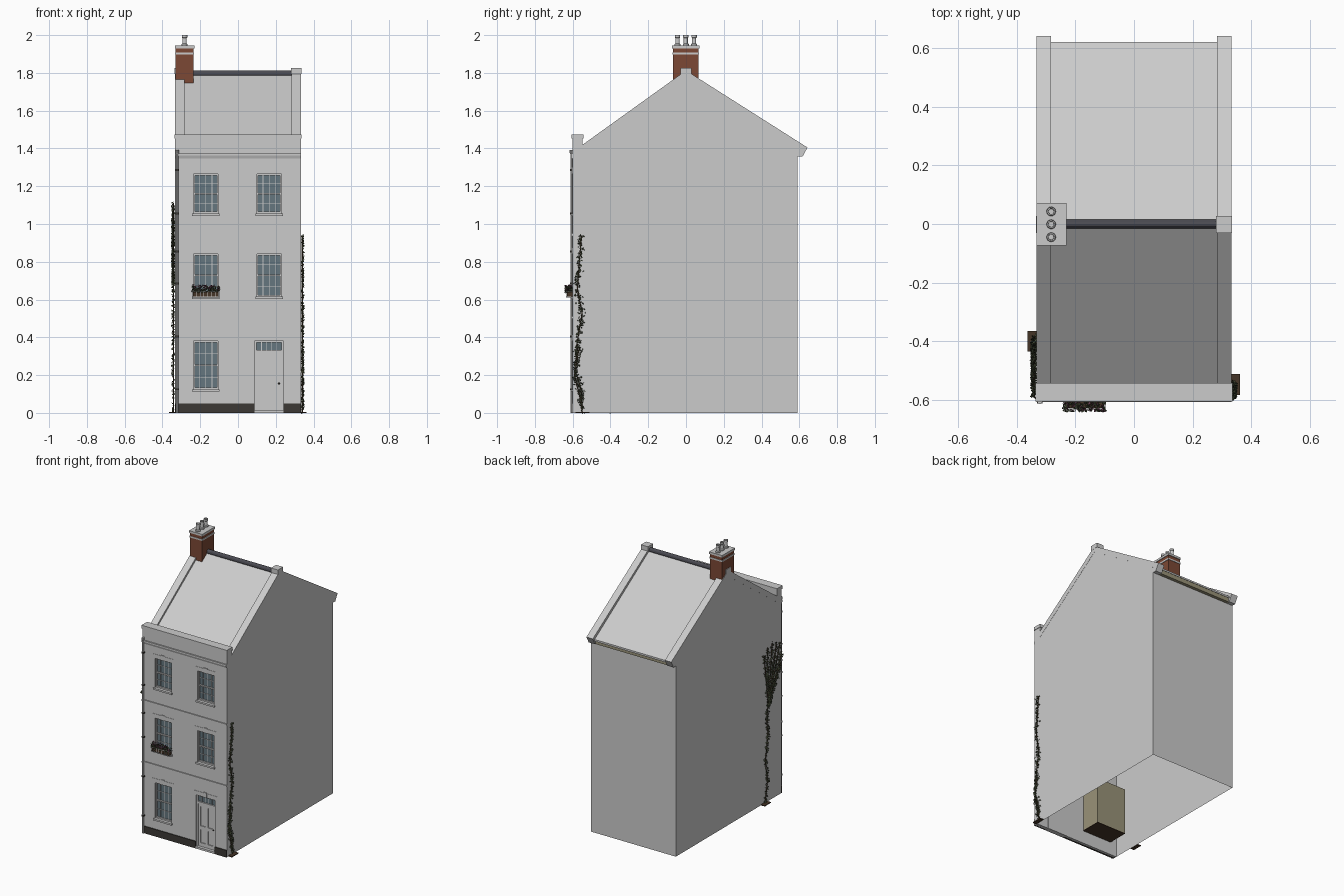
import bpy, bmesh, math, random
from mathutils import Vector, Matrix

if "Cube" in bpy.data.objects:
    bpy.data.objects.remove(bpy.data.objects["Cube"])
random.seed(4)


def mat(name, r, g, b):
    m = bpy.data.materials.new(name)
    m.diffuse_color = (r, g, b, 1)
    m.use_nodes = True
    m.node_tree.nodes["Principled BSDF"].inputs["Base Color"].default_value = m.diffuse_color
    return m


BRICK = mat("brick", .20, .065, .035)
DARK = mat("dark_plinth", .045, .04, .035)
SLATE = mat("ridge_slate", .07, .07, .085)
GLASS = mat("glass", .13, .18, .21)
TAN = mat("room_tan", .32, .29, .19)
BROWN = mat("soil_brown", .06, .035, .02)
LEAF = mat("leaf", .06, .075, .04)
PETAL = mat("petal", .16, .05, .10)


def finish(name, bm, m=None, recalc=True):
    if recalc:
        bmesh.ops.recalc_face_normals(bm, faces=bm.faces)
    me = bpy.data.meshes.new(name)
    bm.to_mesh(me)
    bm.free()
    ob = bpy.data.objects.new(name, me)
    bpy.context.collection.objects.link(ob)
    if m:
        me.materials.append(m)
    return ob


def boxes(name, items, m=None):
    """One object from boxes given as x0, x1, y0, y1, z0, z1."""
    bm = bmesh.new()
    for x0, x1, y0, y1, z0, z1 in items:
        mx = Matrix.Translation(((x0 + x1) / 2, (y0 + y1) / 2, (z0 + z1) / 2)) @ \
            Matrix.Diagonal((x1 - x0, y1 - y0, z1 - z0, 1))
        bmesh.ops.create_cube(bm, size=1, matrix=mx)
    return finish(name, bm, m)


def prism(name, pts, x0, x1, m=None):
    """Profile in (y, z) extruded along x."""
    bm = bmesh.new()
    f = bm.faces.new([bm.verts.new((x0, y, z)) for y, z in pts])
    r = bmesh.ops.extrude_face_region(bm, geom=[f])
    bmesh.ops.translate(bm, vec=(x1 - x0, 0, 0),
                        verts=[v for v in r["geom"] if isinstance(v, bmesh.types.BMVert)])
    return finish(name, bm, m)


def lathe(name, prof, loc, m=None, n=16):
    bm = bmesh.new()
    rings = [[bm.verts.new((loc[0] + r * math.cos(2 * math.pi * i / n),
                            loc[1] + r * math.sin(2 * math.pi * i / n), z)) for i in range(n)]
             for r, z in prof]
    for a, b in zip(rings, rings[1:]):
        for i in range(n):
            bm.faces.new((a[i], a[(i + 1) % n], b[(i + 1) % n], b[i]))
    bm.faces.new(rings[-1])
    return finish(name, bm, m)


W, F, B = .333, -.60, .59
IN = F + .025

# side and back walls, open underneath
bm = bmesh.new()
for s in (-1, 1):
    bm.faces.new([bm.verts.new((s * W, y, z)) for y, z in
                  ((F, 0), (B, 0), (B, 1.42), (0, 1.79), (-.55, 1.40), (F, 1.40))][::s])
bm.faces.new([bm.verts.new(p) for p in ((W, B, 0), (-W, B, 0), (-W, B, 1.40), (W, B, 1.40))])
finish("side_and_back_walls", bm, recalc=False)

# front wall in floor bands with openings
L, R = (-.235, -.105), (.10, .23)
DOOR = (.088, .24, 0, .38)
floors = [(0, .505, [(*L, .125, .38), DOOR]),
          (.505, .94, [(*L, .615, .84), (*R, .615, .84)]),
          (.94, 1.40, [(*L, 1.055, 1.265), (*R, 1.055, 1.265)])]
wall, windows = [], []
for z0, z1, ops in floors:
    x = -W
    for xa, xb, za, zb in ops:
        wall.append((x, xa, F, IN, z0, z1))
        if za > z0:
            wall.append((xa, xb, F, IN, z0, za))
        wall.append((xa, xb, F, IN, zb, z1))
        x = xb
        if za > 0:
            windows.append((xa, xb, za, zb))
    wall.append((x, W, F, IN, z0, z1))
boxes("front_wall", wall)

# string courses, cornice, parapet and plinth
boxes("string_courses", [(-W, W, F - .007, F + .01, z, z + .012) for z in (.499, .937)])
prism("cornice", [(F + .01, 1.348), (F - .004, 1.348), (F - .009, 1.362), (F - .009, 1.372), (F + .01, 1.372)], -W, W)
boxes("parapet", [(-W, W, F, -.548, 1.37, 1.455), (-W - .003, W + .003, F - .006, -.543, 1.452, 1.475)])
boxes("plinth", [(-W, .088, F - .006, F + .01, 0, .05), (.24, W, F - .006, F + .01, 0, .05)], DARK)

# windows: glass, sashes, sill, lintel, room box behind
for i, (xa, xb, za, zb) in enumerate(windows):
    g = IN - .004
    zm = (za + zb) / 2
    boxes(f"window_glass_{i}", [(xa, xb, g, g + .003, za, zb)], GLASS)
    bars = [(xa, xa + .007, g - .010, g, za, zb), (xb - .007, xb, g - .010, g, za, zb),
            (xa, xb, g - .010, g, zb - .008, zb), (xa, xb, g - .010, g, za, za + .01),
            (xa, xb, g - .010, g, zm - .004, zm + .004)]
    for k in (1, 2, 3):
        x = xa + (xb - xa) * k / 4
        bars.append((x - .0015, x + .0015, g - .004, g, za, zb))
    for k in (1, 3):
        z = za + (zb - za) * k / 4
        bars.append((xa, xb, g - .004, g, z - .0015, z + .0015))
    boxes(f"window_sash_{i}", bars)
    boxes(f"window_sill_{i}", [(xa - .008, xb + .008, F - .009, IN - .005, za - .012, za)])
    xm = (xa + xb) / 2
    boxes(f"window_lintel_{i}", [(xa - .018, xb + .018, F - .002, F + .005, zb, zb + .03),
                                 (xm - .013, xm + .013, F - .005, F + .005, zb, zb + .036)])
    x0, x1, y1, z0, z1 = xa - .05, xb + .05, -.43, za - .03, zb + .04
    boxes(f"room_box_{i}", [(x0, x1, y1 - .004, y1, z0, z1), (x0, x0 + .004, IN, y1, z0, z1),
                            (x1 - .004, x1, IN, y1, z0, z1), (x0, x1, IN, y1, z1 - .004, z1)], TAN)
    boxes(f"room_floor_{i}", [(x0, x1, IN, y1, z0 - .004, z0)], BROWN)

# front door with panels, transom light and knob
xa, xb, _, zb = DOOR
d = IN - .004
boxes("door_frame", [(xa, xa + .009, d - .012, d, 0, zb), (xb - .009, xb, d - .012, d, 0, zb),
                     (xa, xb, d - .012, d, zb - .008, zb), (xa, xb, d - .012, d, .318, .332)])
boxes("door_step", [(xa, xb, F - .006, d, 0, .014)])
xm = (xa + xb) / 2
boxes("door_leaf", [(xa, xb, d, d + .006, 0, .32)] +
      [(x - .009, x + .009, d - .006, d, .014, .32) for x in (xa + .017, xm, xb - .017)] +
      [(xa, xb, d - .006, d, z0, z1) for z0, z1 in ((.014, .04), (.135, .16), (.298, .32))])
boxes("transom_glass", [(xa, xb, d - .002, d + .002, .33, .375)], GLASS)
boxes("transom_bars", [(xa + .134 * k / 5 + .008, xa + .134 * k / 5 + .011, d - .006, d, .33, .375) for k in range(1, 5)])
lintel_x = (xm - .013, xm + .013)
boxes("door_lintel", [(xa - .015, xb + .015, F - .002, F + .005, zb, zb + .03),
                      (*lintel_x, F - .005, F + .005, zb, zb + .036)])
bm = bmesh.new()
bmesh.ops.create_uvsphere(bm, u_segments=10, v_segments=6, radius=.005, matrix=Matrix.Translation((.217, d - .009, .155)))
finish("door_knob", bm, DARK)

# roof slab, ridge roll, gable copings, eaves
prism("roof", [(-.56, 1.395), (0, 1.795), (.622, 1.393), (.622, 1.38), (0, 1.78), (-.56, 1.38)], -W + .002, W - .002)
prism("ridge_roll", [(.015 * math.cos(a * math.pi / 6), 1.795 + .017 * math.sin(a * math.pi / 6)) for a in range(12)],
      -.29, .29, SLATE)
for s, n in ((-1, "left"), (1, "right")):
    prism(n + "_coping", [(-.55, 1.418), (0, 1.813), (.643, 1.405), (.635, 1.39), (.617, 1.357),
                          (.59, 1.357), (.59, 1.395), (0, 1.77), (-.55, 1.375)], s * .284, s * (W + .001))
    boxes(n + "_ridge_cap", [(min(s * .28, s * .335), max(s * .28, s * .335), -.03, .028, 1.795, 1.827)])
boxes("back_fascia", [(-.29, .29, B, .612, 1.357, 1.395)], TAN)

# chimney stack, bands and pots
boxes("chimney_stack", [(-.331, -.236, -.068, .066, 1.745, 1.93)], BRICK)
boxes("chimney_bands", [(-.334, -.231, -.073, .071, 1.93, 1.945), (-.334, -.232, -.071, .069, 1.897, 1.908)])
for k in (-1, 0, 1):
    lathe("chimney_pot", [(.016, 1.943), (.016, 1.952), (.011, 1.956), (.011, 1.985), (.0145, 1.988),
                          (.0145, 2.0), (.010, 2.0), (.009, 1.96)], (-.283, k * .044 - .001))

# rainwater pipe with hopper and brackets
lathe("downpipe", [(.006, 0), (.006, 1.37), (.009, 1.375), (.009, 1.392)], (-.322, F - .007), None, 10)
boxes("pipe_brackets", [(-.331, -.313, F - .014, F, z, z + .01) for z in (.12, .40, .68, .85, 1.05, 1.28)], DARK)


def leaves(name, pts, size, m):
    """Small folded leaves scattered at the given points."""
    bm = bmesh.new()
    for p in pts:
        a = Vector([random.uniform(-1, 1) for _ in range(3)]).normalized()
        b = a.orthogonal().normalized()
        c = a.cross(b)
        s = size * random.uniform(.6, 1.1)
        v = [bm.verts.new(p + q * s) for q in (-a, b * .7 + c * .2, a, -b * .7 + c * .2)]
        bm.faces.new((v[0], v[1], v[2]))
        bm.faces.new((v[0], v[2], v[3]))
    finish(name, bm, m, recalc=False)


def climber(name, x, paths, count):
    """Stems along (y, z) paths on a side wall, dressed with leaves."""
    cu = bpy.data.curves.new(name + "_stems", "CURVE")
    cu.dimensions = "3D"
    cu.bevel_depth, cu.bevel_resolution = .003, 1
    pts = []
    for path in paths:
        sp = cu.splines.new("POLY")
        sp.points.add(len(path) - 1)
        for q, (y, z) in zip(sp.points, path):
            q.co = (x, y, z, 1)
        for (y0, z0), (y1, z1) in zip(path, path[1:]):
            for _ in range(int(count * math.hypot(y1 - y0, z1 - z0))):
                t = random.random()
                pts.append(Vector((x + random.uniform(-.004, .009) * (1 if x > 0 else -1),
                                   y0 + (y1 - y0) * t + random.gauss(0, .008),
                                   z0 + (z1 - z0) * t + random.gauss(0, .006))))
    cu.materials.append(BROWN)
    bpy.context.collection.objects.link(bpy.data.objects.new(name + "_stems", cu))
    leaves(name + "_leaves", pts, .008, LEAF)


# climbing plants with soil patches at the foot
climber("right_climber", .34, [[(-.55, 0), (-.555, .12), (-.585, .22), (-.575, .38), (-.55, .53), (-.575, .65),
                                (-.565, .8), (-.553, .94)], [(-.55, .03), (-.59, .2), (-.565, .35)]], 420)
fan = [[(-.44, .68), (-.44 + dy * .5, .68 + h * .5), (-.44 + dy, .68 + h)]
       for dy, h in ((-.14, .26), (-.13, .40), (-.09, .42), (-.04, .43), (.01, .42), (.05, .38), (-.15, .33))]
climber("left_climber", -.341, [[(-.40, 0), (-.43, .15), (-.405, .3), (-.435, .48), (-.42, .6), (-.44, .70)]] + fan, 330)
boxes("soil_patches", [(W, .362, -.585, -.512, 0, .006), (-.364, -W, -.435, -.366, 0, .006)], BROWN)

# window basket with flowers on the first floor
x0, x1, y0 = -.243, -.097, -.634
rails = [(x0, x1, y0, y0 + .003, z, z + .003) for z in (.612, .643)]
rails += [(x, x + .003, y0, F, z, z + .003) for x in (x0, x1 - .003) for z in (.612, .643)]
rails += [(x0 + .0205 * k, x0 + .0205 * k + .0025, y0, y0 + .0025, .612, .645) for k in range(8)]
boxes("flower_basket", rails)
boxes("basket_trough", [(x0 + .006, x1 - .006, y0 + .005, F, .616, .64)], BROWN)
spot = lambda z0, z1: Vector((random.uniform(x0, x1), random.uniform(y0 - .006, F - .004), random.uniform(z0, z1)))
leaves("basket_leaves", [spot(.638, .67) for _ in range(170)], .008, LEAF)
leaves("basket_flowers", [spot(.65, .678) for _ in range(60)], .008, PETAL)
